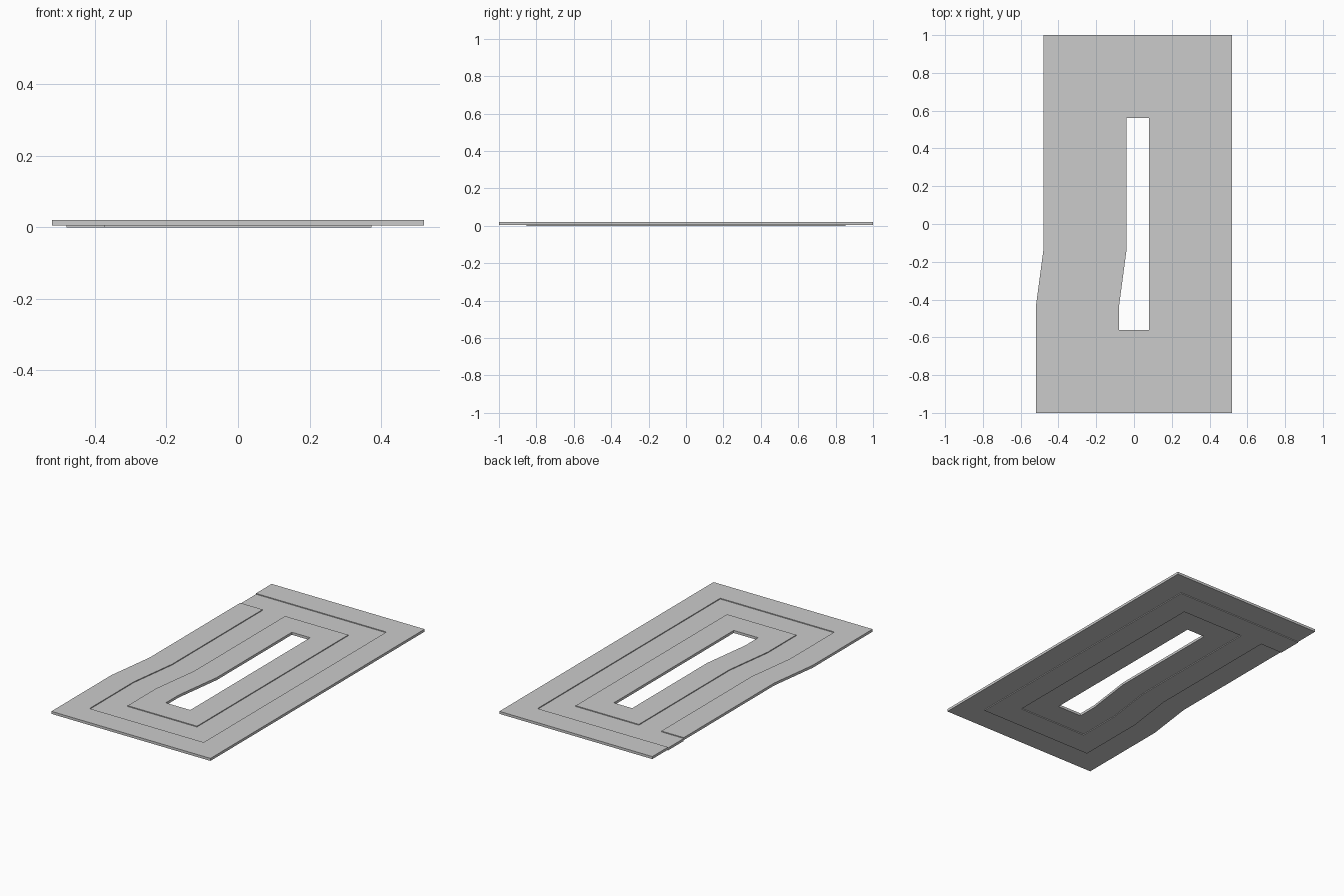
import bpy, bmesh

if "Cube" in bpy.data.objects:
    bpy.data.objects.remove(bpy.data.objects["Cube"])

PITCH = 0.44 / 3      # width of one flat turn
JOG = 0.04            # sideways shift of the left leg
THICK = 0.015


def rail(k, x_start, y_end):
    """One edge of a turn: top, right, bottom, then the jogged left leg."""
    w, h = 0.52 - k * PITCH, 1 - k * PITCH
    return [(x_start, h), (w, h), (w, -h), (-w, -h), (-w, -0.44),
            (-w + JOG, -0.14), (-w + JOG, y_end)]


def turn(name, k, x_start, y_end, z):
    """Flat strip between two neighbouring rails, given thickness."""
    bm = bmesh.new()
    outer = [bm.verts.new((x, y, z)) for x, y in rail(k, x_start, y_end)]
    inner = [bm.verts.new((x, y, z)) for x, y in rail(k + 1, x_start, y_end)]
    for i in range(len(outer) - 1):
        bm.faces.new((outer[i], outer[i + 1], inner[i + 1], inner[i]))
    ext = bmesh.ops.extrude_face_region(bm, geom=bm.faces[:])
    for v in ext["geom"]:
        if isinstance(v, bmesh.types.BMVert):
            v.co.z += THICK
    bmesh.ops.recalc_face_normals(bm, faces=bm.faces[:])
    mesh = bpy.data.meshes.new(name)
    bm.to_mesh(mesh)
    bm.free()
    bpy.context.collection.objects.link(bpy.data.objects.new(name, mesh))


y_step = 1 - 2 * PITCH
# outer turn, raised
turn("outer_turn", 0, -0.48, y_step, 0.02 - THICK)
# middle turn, slightly lower, fills both upper left corners
turn("middle_turn", 1, -0.48, y_step, 0)
# inner turn, raised, around the slot
turn("inner_turn", 2, -0.52 + JOG + 2 * PITCH, 0.56, 0.02 - THICK)
